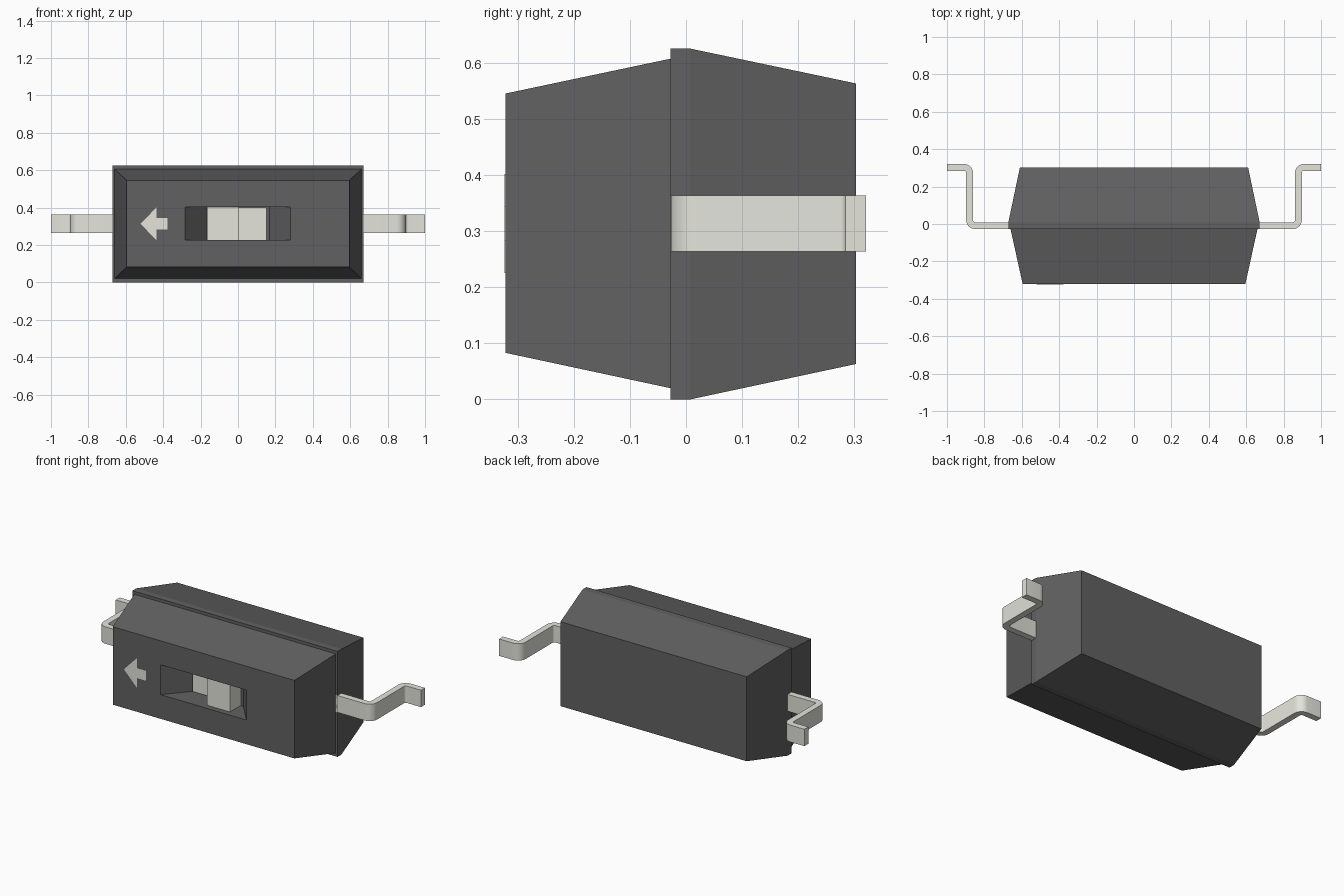
import bpy, bmesh, math
from mathutils import Vector

if "Cube" in bpy.data.objects:
    bpy.data.objects.remove(bpy.data.objects["Cube"])


def material(name, rgb):
    m = bpy.data.materials.new(name)
    m.diffuse_color = (*rgb, 1)
    m.use_nodes = True
    m.node_tree.nodes["Principled BSDF"].inputs["Base Color"].default_value = m.diffuse_color
    return m


DARK = material("dark_plastic", (0.12, 0.12, 0.12))
LIGHT = material("pale_metal", (0.78, 0.78, 0.72))
ZC = 0.3135


def loft(name, rings, mat):
    """Skin a list of closed rings and cap both ends."""
    bm = bmesh.new()
    loops = [[bm.verts.new(p) for p in ring] for ring in rings]
    n = len(loops[0])
    for a, b in zip(loops, loops[1:]):
        for i in range(n):
            j = (i + 1) % n
            bm.faces.new((a[i], a[j], b[j], b[i]))
    bm.faces.new(loops[0])
    bm.faces.new(loops[-1])
    bmesh.ops.recalc_face_normals(bm, faces=bm.faces)
    me = bpy.data.meshes.new(name)
    bm.to_mesh(me)
    bm.free()
    me.materials.append(mat)
    ob = bpy.data.objects.new(name, me)
    bpy.context.collection.objects.link(ob)
    return ob


def prism_z(name, pts, z0, z1, mat):
    return loft(name, [[(x, y, z) for x, y in pts] for z in (z0, z1)], mat)


def box(name, x0, x1, y0, y1, z0, z1, mat):
    return prism_z(name, [(x0, y0), (x1, y0), (x1, y1), (x0, y1)], z0, z1, mat)


def rect_ring(y, hx, z0, z1):
    return [(-hx, y, z0), (hx, y, z0), (hx, y, z1), (-hx, y, z1)]


# Housing: tapered front half, small step, tapered back half
housing = loft("housing", [
    rect_ring(-0.322, 0.595, 0.083, 0.545),
    rect_ring(-0.028, 0.66, 0.02, 0.607),
    rect_ring(-0.028, 0.672, 0.0, 0.625),
    rect_ring(0.008, 0.672, 0.0, 0.625),
    rect_ring(0.303, 0.61, 0.063, 0.563),
], DARK)

# Slider window with sloped ends, cut into the front
SLOPE = 0.115 / 0.13
d = 0.05
cutter = prism_z("window_cutter", [
    (-0.283 - d * SLOPE, -0.322 - d), (0.278 + d * SLOPE, -0.322 - d),
    (0.168, -0.19), (-0.165, -0.19)], 0.226, 0.403, DARK)
mod = housing.modifiers.new("window", 'BOOLEAN')
mod.operation = 'DIFFERENCE'
mod.solver = 'EXACT'
mod.object = cutter
bpy.context.view_layer.objects.active = housing
bpy.ops.object.modifier_apply(modifier=mod.name)
bpy.data.objects.remove(cutter)

# Slider: low plate on the window floor and raised knob
box("slider_plate", -0.162, 0.0, -0.192, -0.17, 0.228, 0.401, LIGHT)
box("slider_knob", 0.0, 0.152, -0.292, -0.17, 0.228, 0.401, LIGHT)

# Direction arrow on the front face
arrow = [(-0.521, 0), (-0.436, -0.088), (-0.436, -0.03), (-0.376, -0.03),
         (-0.376, 0.03), (-0.436, 0.03), (-0.436, 0.088)]
loft("arrow_mark", [[(x, y, ZC + z) for x, z in arrow] for y in (-0.3235, -0.315)], LIGHT)


# Leads: flat strip following a filleted double bend
def fillet_path(corners, r, steps=6):
    path = [(corners[0], None)]
    for a, b, c in zip(corners, corners[1:], corners[2:]):
        u, v = (a - b).normalized(), (c - b).normalized()
        centre = b + (u + v) * r
        for i in range(steps + 1):
            t = math.pi / 2 * i / steps
            path.append((centre - v * r * math.cos(t) - u * r * math.sin(t), None))
    path.append((corners[-1], None))
    return [p for p, _ in path]


corners = [Vector(p) for p in ((0.6, -0.0095), (0.8785, -0.0095), (0.8785, 0.3025), (1.0, 0.3025))]
path = fillet_path(corners, 0.03)
HALF_T, HALF_W = 0.0185, 0.05

for side, label in ((-1, "left"), (1, "right")):
    rings = []
    for i, p in enumerate(path):
        t = (path[min(i + 1, len(path) - 1)] - path[max(i - 1, 0)]).normalized()
        # arc ends keep the straight section's direction
        if i in (1, 7, 8, 14):
            t = Vector((0, 1)) if i in (7, 8) else Vector((1, 0))
        n = Vector((-t.y, t.x)) * HALF_T
        a, b = p + n, p - n
        rings.append([(side * a.x, a.y, ZC - HALF_W), (side * b.x, b.y, ZC - HALF_W),
                      (side * b.x, b.y, ZC + HALF_W), (side * a.x, a.y, ZC + HALF_W)])
    lead = loft(label + "_lead", rings, LIGHT)
    bpy.ops.object.select_all(action='DESELECT')
    lead.select_set(True)
    bpy.context.view_layer.objects.active = lead
    bpy.ops.object.shade_smooth_by_angle(angle=math.radians(30))
